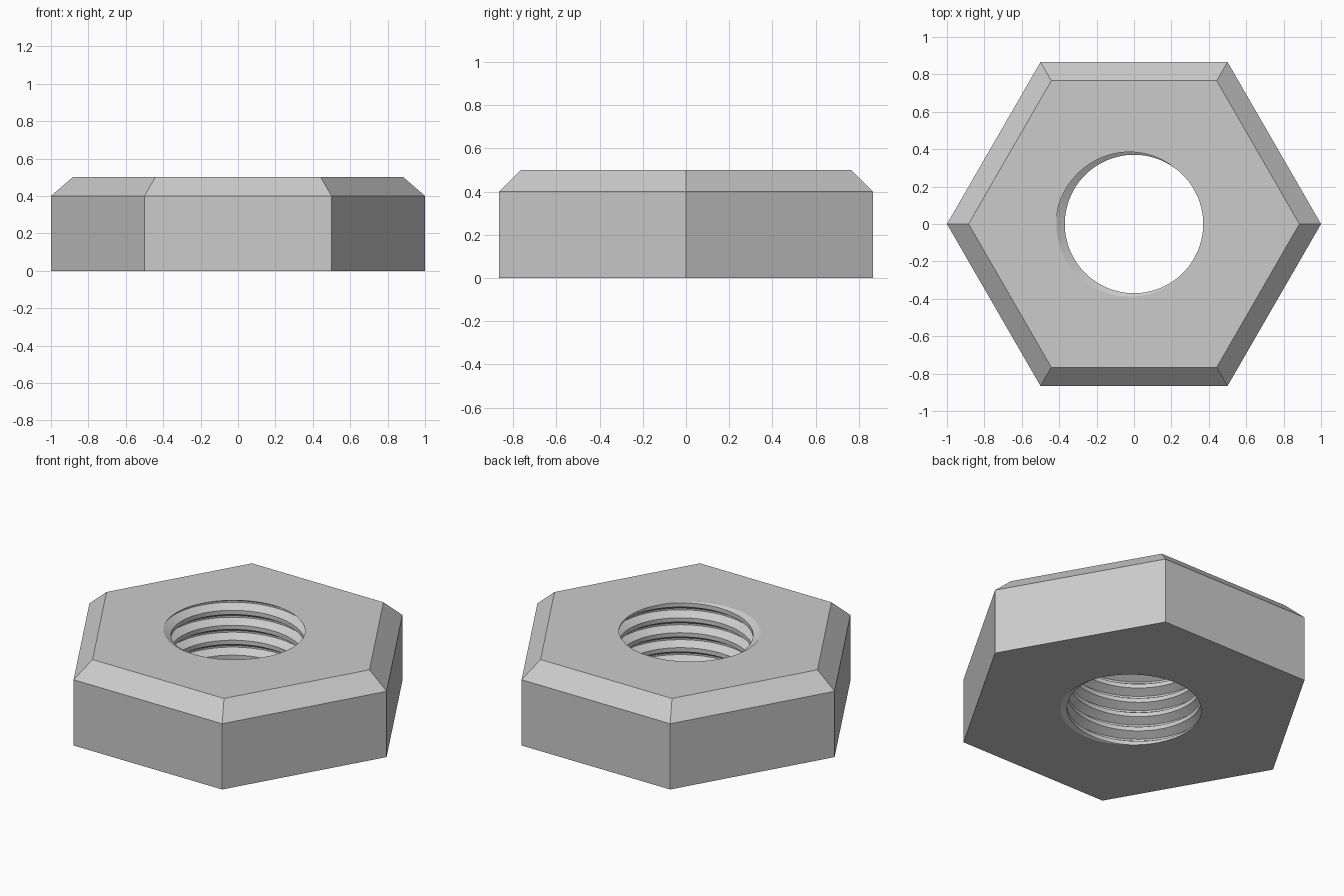
import bpy
import bmesh
from math import pi, tau, cos, radians

if "Cube" in bpy.data.objects:
    bpy.data.objects.remove(bpy.data.objects["Cube"], do_unlink=True)

SEGMENTS = 120
HEIGHT, SHOULDER = 0.5, 0.4             # full height, start of the chamfer
FLAT, TOP_FLAT = 0.866, 0.766           # centre to flat: body, top face
MINOR, MAJOR = 0.37, 0.415              # thread radii
PITCH = HEIGHT / 5.5
PHASE = 0.014
ROOT, CREST = 0.055, 0.36               # half widths in turns of the pitch


def hex_radius(angle, flat):
    return flat / cos(angle % (pi / 3) - pi / 6)


def thread_radius(angle, z):
    u = z / PITCH - angle / tau + PHASE
    d = abs(u - round(u))
    t = min(max((d - ROOT) / (CREST - ROOT), 0), 1)
    return MAJOR + (MINOR - MAJOR) * t


# Each column is one closed section: underside, thread, top, chamfer, wall
def section(angle):
    points = [(hex_radius(angle, FLAT), 0)]
    for turn in range(-2, 9):
        for offset in (-CREST, -ROOT, ROOT, CREST):
            z = PITCH * (turn + offset + angle / tau - PHASE)
            z = min(max(z, 0), HEIGHT)
            points.append((thread_radius(angle, z), z))
    points.append((hex_radius(angle, TOP_FLAT), HEIGHT))
    points.append((hex_radius(angle, FLAT), SHOULDER))
    return points


bm = bmesh.new()
columns = []
for i in range(SEGMENTS + 1):
    a = tau * i / SEGMENTS
    columns.append([bm.verts.new((r * cos(a), r * cos(a - pi / 2), z))
                    for r, z in section(a)])
for left, right in zip(columns, columns[1:]):
    for j in range(len(left)):
        k = (j + 1) % len(left)
        bm.faces.new((left[j], right[j], right[k], left[k]))

# Weld the seam and the thread ends
bmesh.ops.remove_doubles(bm, verts=bm.verts[:], dist=0.00005)
bmesh.ops.recalc_face_normals(bm, faces=bm.faces[:])

mesh = bpy.data.meshes.new("hex_nut")
bm.to_mesh(mesh)
bm.free()
nut = bpy.data.objects.new("hex_nut", mesh)
bpy.context.collection.objects.link(nut)

# Plain grey metal
grey = bpy.data.materials.new("light_grey")
grey.use_nodes = True
colour = (0.6, 0.6, 0.6, 1)
grey.diffuse_color = colour
for node in grey.node_tree.nodes:
    if node.type == "BSDF_PRINCIPLED":
        node.inputs["Base Color"].default_value = colour
mesh.materials.append(grey)

bpy.ops.object.select_all(action="DESELECT")
nut.select_set(True)
bpy.context.view_layer.objects.active = nut
bpy.ops.object.shade_smooth_by_angle(angle=radians(25))
